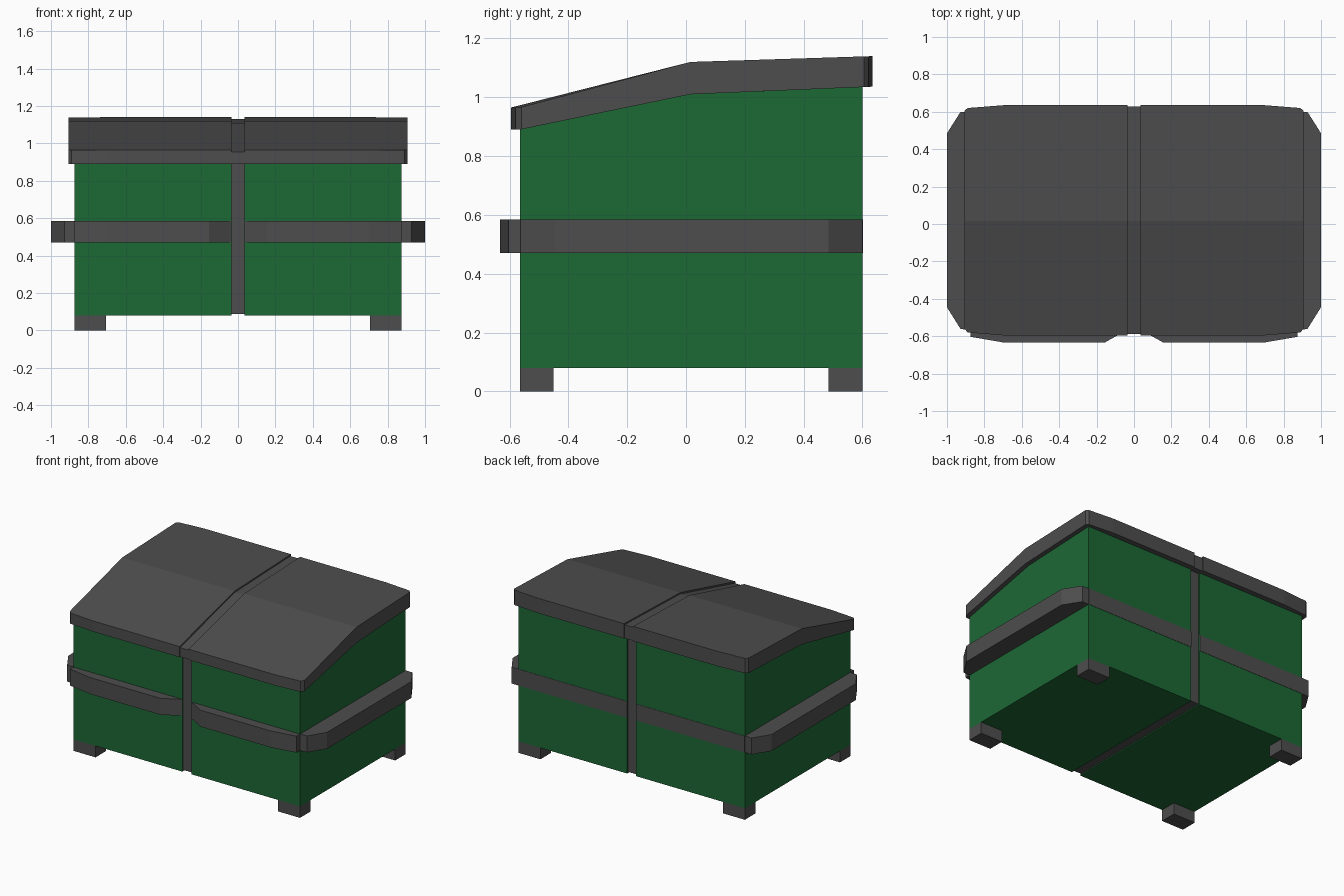
import bpy, bmesh

if "Cube" in bpy.data.objects:
    bpy.data.objects.remove(bpy.data.objects["Cube"])

RIDGE = 0.015  # y of the crease across the lid


def material(name, rgb):
    m = bpy.data.materials.new(name)
    m.diffuse_color = (*rgb, 1)
    m.use_nodes = True
    m.node_tree.nodes["Principled BSDF"].inputs["Base Color"].default_value = m.diffuse_color
    return m


GREEN = material("green_paint", (0.012, 0.14, 0.036))
DARK = material("dark_plastic", (0.075, 0.075, 0.075))


def lid_top(y):
    if y > RIDGE:
        return 1.12 + (y - RIDGE) * 0.032
    return max(0.965, 1.12 + (y - RIDGE) * 0.267)


def lid_bottom(y):
    if y > RIDGE:
        return 1.01 + (y - RIDGE) * 0.042
    return max(0.89, 1.01 + (y - RIDGE) * 0.207)


def level(z):
    return lambda y: z


def prism(name, plan, bottom, top, mat, mirror_x=True, mirror_y=False):
    """Extrude a plan outline between two height functions of y."""
    bm = bmesh.new()
    face = bm.faces.new([bm.verts.new((x, y, 0)) for x, y in plan])
    ext = bmesh.ops.extrude_face_region(bm, geom=[face], use_keep_orig=True)
    for v in ext["geom"]:
        if isinstance(v, bmesh.types.BMVert):
            v.co.z = 1
    # crease line where the slope changes
    bmesh.ops.bisect_plane(bm, geom=bm.verts[:] + bm.edges[:] + bm.faces[:],
                           plane_co=(0, RIDGE, 0), plane_no=(0, 1, 0))
    for v in bm.verts:
        v.co.z = top(v.co.y) if v.co.z > 0.5 else bottom(v.co.y)
    bmesh.ops.recalc_face_normals(bm, faces=bm.faces[:])
    mesh = bpy.data.meshes.new(name)
    bm.to_mesh(mesh)
    bm.free()
    mesh.materials.append(mat)
    ob = bpy.data.objects.new(name, mesh)
    bpy.context.collection.objects.link(ob)
    if mirror_x:
        ob.modifiers.new("Mirror", "MIRROR").use_axis = (True, False, False)
    return ob


def rect(x0, x1, y0, y1):
    return [(x0, y0), (x1, y0), (x1, y1), (x0, y1)]


# Green container, two halves either side of the centre groove
prism("container", rect(0.035, 0.875, -0.565, 0.60), level(0.08), lid_bottom, GREEN)

# Sloped lid halves with chamfered corners
lid_plan = [(0.035, -0.595), (0.70, -0.595), (0.89, -0.58), (0.906, -0.56),
            (0.906, 0.605), (0.89, 0.62), (0.70, 0.635), (0.035, 0.635)]
prism("lid", lid_plan, lid_bottom, lid_top, DARK)

# Slightly recessed centre strip running round the container and the lid
prism("centre_strip", rect(-0.035, 0.035, -0.555, 0.59), level(0.088), lid_bottom,
      DARK, mirror_x=False)
prism("lid_centre_strip", rect(-0.035, 0.035, -0.588, 0.628), lid_bottom,
      lambda y: lid_top(y) - 0.01, DARK, mirror_x=False)

# Bumper belt: bulging front and side pieces, flush band at the back
belt = {
    "front_bumper": [(0.037, -0.56), (0.037, -0.567), (0.155, -0.633), (0.70, -0.633),
                     (0.875, -0.603), (0.875, -0.56)],
    "side_bumper": [(0.87, -0.565), (0.927, -0.562), (1.0, -0.445), (1.0, 0.485),
                    (0.927, 0.60), (0.87, 0.60)],
    "back_band": rect(0.035, 0.875, 0.59, 0.602),
}
for name, plan in belt.items():
    prism(name, plan, level(0.47), level(0.585), DARK)

# Square feet under the corners
for name, y0, y1 in (("front_feet", -0.565, -0.45), ("back_feet", 0.485, 0.60)):
    prism(name, rect(0.705, 0.875, y0, y1), level(0), level(0.08), DARK)
